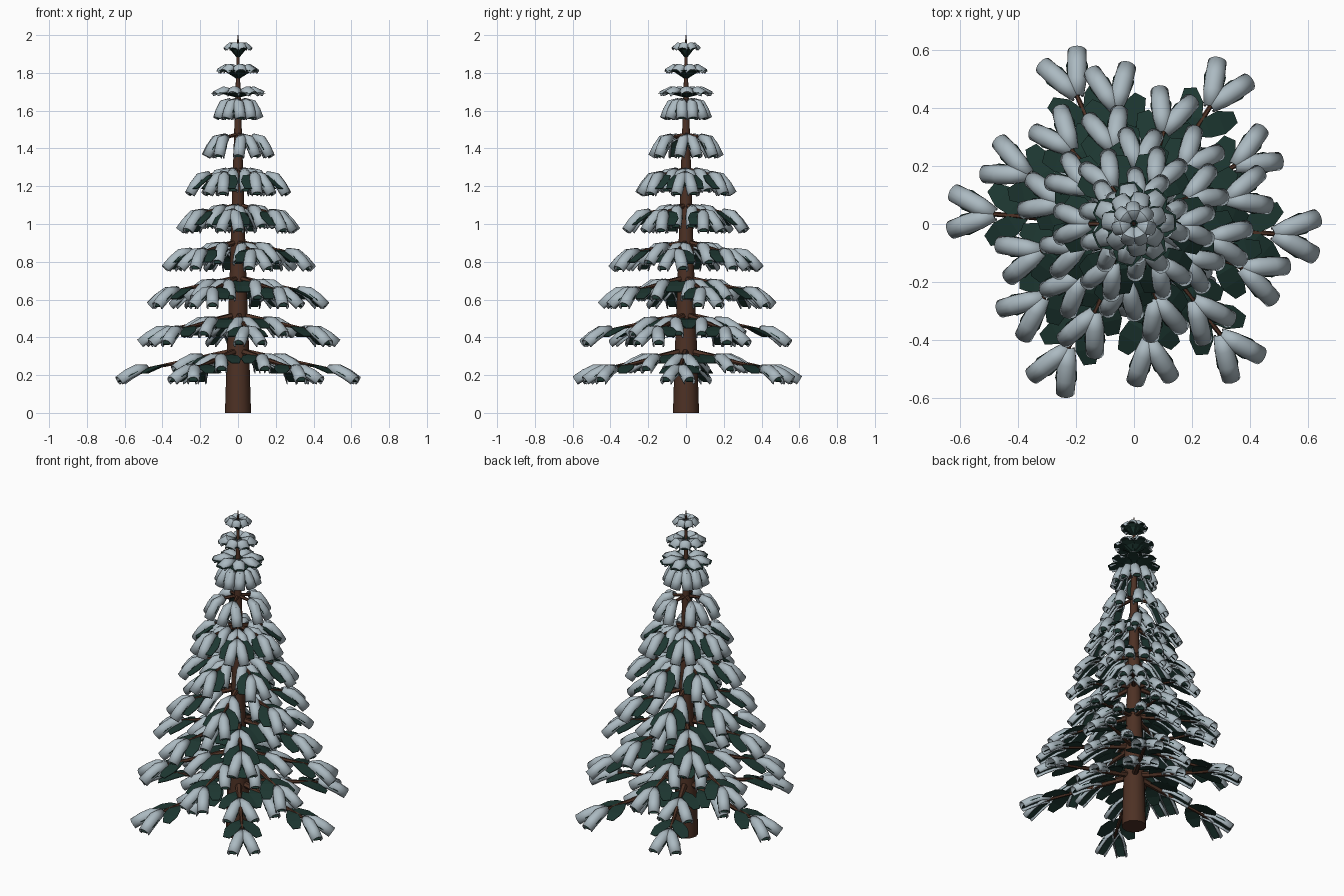
import bpy, bmesh, math, random
from mathutils import Vector

if "Cube" in bpy.data.objects:
    bpy.data.objects.remove(bpy.data.objects["Cube"])

random.seed(4)


def material(name, rgb):
    m = bpy.data.materials.new(name)
    m.diffuse_color = (*rgb, 1)
    m.use_nodes = True
    m.node_tree.nodes["Principled BSDF"].inputs["Base Color"].default_value = m.diffuse_color
    return m


BARK = material("brown bark", (0.075, 0.031, 0.018))
GREEN = material("dark green needles", (0.012, 0.037, 0.03))
SNOW = material("pale snow", (0.41, 0.49, 0.535))


def finish(bm, name, mat, thickness=0.0, smooth=True):
    bmesh.ops.recalc_face_normals(bm, faces=bm.faces)
    mesh = bpy.data.meshes.new(name)
    bm.to_mesh(mesh)
    bm.free()
    mesh.materials.append(mat)
    ob = bpy.data.objects.new(name, mesh)
    bpy.context.collection.objects.link(ob)
    if thickness:
        mod = ob.modifiers.new("thickness", "SOLIDIFY")
        mod.thickness = thickness
        mod.offset = 0
    if smooth:
        bpy.ops.object.select_all(action="DESELECT")
        ob.select_set(True)
        bpy.context.view_layer.objects.active = ob
        bpy.ops.object.shade_smooth_by_angle(angle=math.radians(40))
    return ob


def sweep(bm, origin, heading, path, section, closed=False):
    """Sweep section(i) = [(side, up)] along a path of (out, z) in a vertical plane."""
    out = Vector((math.cos(heading), math.sin(heading), 0))
    side = Vector((-out.y, out.x, 0))
    rings = []
    for i, (s, z) in enumerate(path):
        a, b = path[max(i - 1, 0)], path[min(i + 1, len(path) - 1)]
        tan = (out * (b[0] - a[0]) + Vector((0, 0, b[1] - a[1]))).normalized()
        up = tan.cross(side)
        c = origin + out * s + Vector((0, 0, z))
        rings.append([bm.verts.new(c + side * u + up * v) for u, v in section(i)])
    n = len(rings[0])
    for r0, r1 in zip(rings, rings[1:]):
        for j in range(n if closed else n - 1):
            k = (j + 1) % n
            bm.faces.new((r0[j], r0[k], r1[k], r1[j]))
    if closed:
        bm.faces.new(rings[0])
        bm.faces.new(rings[-1])


def arc(radius, lo, hi, n, flat=1.0):
    angles = [math.radians(lo + (hi - lo) * i / n) for i in range(n + 1)]
    return [(radius * math.cos(a), radius * flat * math.sin(a)) for a in angles]


def bent_path(length, droop):
    """Two-part path: a gentle start, then a drooping end."""
    a, d = math.radians(droop / 3), math.radians(droop)
    p1 = (0.33 * length * math.cos(a), -0.33 * length * math.sin(a))
    p2 = (p1[0] + 0.67 * length * math.cos(d), p1[1] - 0.67 * length * math.sin(d))
    mid = ((p1[0] + p2[0]) / 2, (p1[1] + p2[1]) / 2 + 0.004)
    return [(0, 0), p1, mid, p2]


def leaf(bm, origin, heading, path, width):
    w = [0.25, 0.85, 1.0, 0.5]
    sweep(bm, origin, heading, path, lambda i: [(-width * w[i], 0), (width * w[i], 0)])


def snow_cap(bm, origin, heading, path, radius):
    w = [0.65, 0.97, 1.0, 0.95]
    sweep(bm, origin, heading, path, lambda i: arc(radius * w[i], -35, 215, 10))


def stick(bm, origin, heading, path, r0, r1):
    n = len(path) - 1
    sweep(bm, origin, heading, path,
          lambda i: arc(r0 + (r1 - r0) * i / n, 0, 300, 5), closed=True)


# trunk: tapered, twelve sides
bm = bmesh.new()
levels = [(0, 0.069), (0.3, 0.06), (0.7, 0.045), (1.1, 0.033), (1.5, 0.02), (1.9, 0.007), (2.0, 0.003)]
rings = [[bm.verts.new((r * math.cos(k * math.pi / 6), r * math.sin(k * math.pi / 6), z))
          for k in range(12)] for z, r in levels]
for a, b in zip(rings, rings[1:]):
    for k in range(12):
        bm.faces.new((a[k], a[(k + 1) % 12], b[(k + 1) % 12], b[k]))
bm.faces.new(rings[0])
bm.faces.new(rings[-1])
finish(bm, "trunk", BARK)

# drooping tiers: (height on trunk, outer radius)
tiers = [(0.33, 0.645), (0.52, 0.56), (0.715, 0.485), (0.905, 0.412),
         (1.1, 0.342), (1.29, 0.28), (1.475, 0.197), (1.655, 0.135)]
headings = [(-4, 57, 114, 176, 242, 308), (30, 99, 155, 219, 277, 338), (15, 72, 130, 196, 246, 308)]
for t, (zb, reach) in enumerate(tiers):
    droop = 30 + 5 * t
    length = (0.172, 0.172, 0.17, 0.168, 0.165, 0.16, 0.15, 0.125)[t]
    cap = 0.0315 - 0.0006 * t
    path = bent_path(length, droop)
    end_r = max(0.03, reach - path[-1][0] * 0.94 - cap * math.sin(math.radians(droop)))
    wood, needles, snow = bmesh.new(), bmesh.new(), bmesh.new()
    count = (6, 6, 6, 6, 6, 6, 5, 5)[t]
    for k in range(count):
        h = headings[t][k] if t < 3 else -4 + 37 * t + 360 / count * k + random.uniform(-3, 3)
        h = math.radians(h)
        er = end_r * (1 if t < 3 or k in (0, 3) else random.uniform(0.95, 1.0))

        def on_branch(r):
            return Vector((r * math.cos(h), r * math.sin(h), zb - 0.2 * r))

        # brown branch
        stick(wood, Vector((0, 0, zb)), h,
              [(0, 0), (er * 0.5, -0.1 * er), (er + 0.04, -0.2 * er - 0.008)],
              0.02 - 0.0013 * t, 0.007)
        # snowy forks at the tip and near the trunk, bare sprays between them
        forks = [(er, 24 if t < 6 else 30, True)]
        if t < 6:
            forks += [(er * 0.77, 36, False), (er * 0.4, 29, True)]
        if t < 3:
            forks += [(er * 0.22, 42, False)]
        for r, splay, snowy in forks:
            for sgn in (-1, 1):
                hs = h + sgn * math.radians(splay)
                if snowy:
                    leaf(needles, on_branch(r), hs, path, cap * 1.2)
                    snow_cap(snow, on_branch(r), hs, path, cap)
                else:
                    leaf(needles, on_branch(r), hs, bent_path(0.165, droop * 0.7), 0.042)
    finish(wood, f"branches_{t + 1}", BARK)
    finish(needles, f"needles_{t + 1}", GREEN, 0.004, smooth=False)
    finish(snow, f"snow_{t + 1}", SNOW, 0.006)

# upturned crown whorls: (height, reach, rise, petal count, cap radius)
crown = [(1.672, 0.145, 0.022, 7, 0.034), (1.772, 0.112, 0.042, 7, 0.032), (1.885, 0.074, 0.05, 7, 0.024)]
for t, (zb, reach, rise, count, cap) in enumerate(crown):
    needles, snow = bmesh.new(), bmesh.new()
    path = [(0.006, 0), (reach * 0.45, rise * 0.75),
            (reach * 0.75, rise), (reach, rise * 0.9)]
    for k in range(count):
        h = math.radians(360 / count * k + 20 * t + random.uniform(-4, 4))
        leaf(needles, Vector((0, 0, zb)), h, path, reach * 0.34)
        top = [(reach * 0.18, rise + 0.004), (reach * 0.55, rise + 0.008),
               (reach * 0.9, rise - 0.014)]
        sweep(snow, Vector((0, 0, zb)), h, top,
              lambda i: arc(cap * (0.5, 1.0, 0.9)[i], -10, 190, 8, 0.75))
    finish(needles, f"crown_needles_{t + 1}", GREEN, 0.003, smooth=False)
    finish(snow, f"crown_snow_{t + 1}", SNOW, 0.004)
